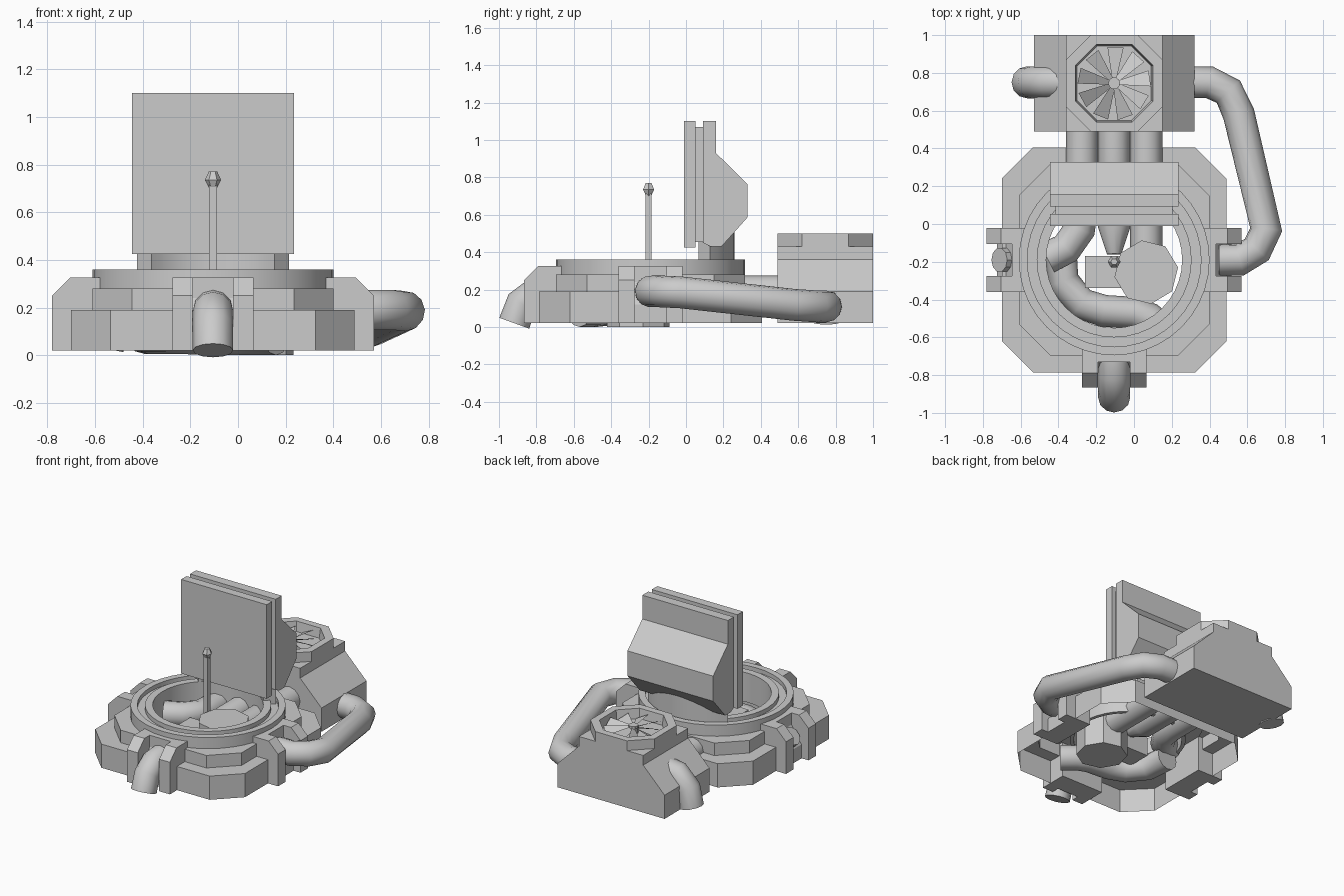
import bpy, bmesh
from math import sin, cos, pi, radians
from mathutils import Matrix, Vector

if "Cube" in bpy.data.objects:
    bpy.data.objects.remove(bpy.data.objects["Cube"])

CX, CY = -0.105, -0.19          # centre of the round base
FX, FY = -0.105, 0.745          # centre of the fan housing


def finish(name, bm, smooth=False):
    bmesh.ops.recalc_face_normals(bm, faces=bm.faces)
    me = bpy.data.meshes.new(name)
    bm.to_mesh(me)
    bm.free()
    ob = bpy.data.objects.new(name, me)
    bpy.context.collection.objects.link(ob)
    if smooth:
        bpy.ops.object.select_all(action='DESELECT')
        ob.select_set(True)
        bpy.context.view_layer.objects.active = ob
        bpy.ops.object.shade_smooth_by_angle(angle=radians(35))
    return ob


def loft(name, rings, caps=True, closed=False, smooth=False):
    """Join successive rings of points into a skin."""
    bm = bmesh.new()
    vs = [[bm.verts.new(p) for p in r] for r in rings]
    n = len(vs[0])
    pairs = list(zip(vs, vs[1:])) + ([(vs[-1], vs[0])] if closed else [])
    for a, b in pairs:
        for i in range(n):
            j = (i + 1) % n
            bm.faces.new((a[i], a[j], b[j], b[i]))
    if caps and not closed:
        bm.faces.new(vs[0])
        bm.faces.new(vs[-1])
    return finish(name, bm, smooth)


def box(name, x0, x1, y0, y1, z0, z1):
    return loft(name, [[(x0, y0, z), (x1, y0, z), (x1, y1, z), (x0, y1, z)] for z in (z0, z1)])


def octagon(cx, cy, h, c, z):
    k = h - c
    return [(cx + x, cy + y, z) for x, y in
            ((h, -k), (h, k), (k, h), (-k, h), (-h, k), (-h, -k), (-k, -h), (k, -h))]


def circle(cx, cy, r, z, n, a=0):
    return [(cx + r * cos(a + 2 * pi * i / n), cy + r * sin(a + 2 * pi * i / n), z) for i in range(n)]


def pipe(name, pts, r, radii=None):
    cu = bpy.data.curves.new(name, 'CURVE')
    cu.dimensions = '3D'
    cu.bevel_depth = r
    cu.bevel_resolution = 4
    cu.use_fill_caps = True
    sp = cu.splines.new('POLY')
    sp.points.add(len(pts) - 1)
    for i, p in enumerate(pts):
        sp.points[i].co = (*p, 1)
        sp.points[i].radius = radii[i] if radii else 1
    ob = bpy.data.objects.new(name, cu)
    bpy.context.collection.objects.link(ob)
    bpy.ops.object.select_all(action='DESELECT')
    ob.select_set(True)
    bpy.context.view_layer.objects.active = ob
    bpy.ops.object.convert(target='MESH')
    bpy.ops.object.shade_smooth_by_angle(angle=radians(50))


# stepped base shell, open underneath
loft("base_shell", [octagon(CX, CY, h, c, z) for h, c, z in
                    ((.595, .165, .02), (.595, .165, .19), (.505, .165, .19),
                     (.505, .165, .28), (.40, .13, .28))], caps=False)

# grooved ring around the opening
loft("base_ring", [circle(CX, CY, r, z, 40) for r, z in
                   ((.505, .275), (.505, .36), (.46, .36), (.46, .33), (.41, .33),
                    (.41, .36), (.36, .36), (.36, .15), (.385, .15), (.385, .275))],
     closed=True, smooth=True)

# ports on the front, left and right
ARM = ((.47, .02), (.675, .02), (.675, .25), (.60, .325), (.47, .325))
MID = ((.47, .02), (.62, .02), (.62, .12), (.54, .24), (.54, .325), (.47, .325))
for side, ang in (("front", -90), ("left", 180), ("right", 0)):
    rot = Matrix.Rotation(radians(ang), 4, 'Z')
    for part, prof, t0, t1 in (("arm_a", ARM, -.17, -.085), ("arm_b", ARM, .085, .17),
                               ("back", MID, -.085, .085)):
        ob = loft(f"{side}_port_{part}", [[(r, t, z) for r, z in prof] for t in (t0, t1)])
        ob.data.transform(Matrix.Translation((CX, CY, 0)) @ rot)

# tilted plug in the empty left port
plug = loft("left_port_plug", [circle(0, 0, .065, z, 10) for z in (-.04, .03)])
plug.data.transform(Matrix.Translation((-.69, CY, .19)) @ Matrix.Rotation(radians(-50), 4, 'Y'))

# outer pipes
pipe("front_pipe", [(CX, -.70, .19), (CX, -.80, .185), (CX, -.88, .125), (CX, -.918, .02)], .085)
pipe("side_pipe", [(.28, .75, .11), (.40, .75, .11), (.50, .70, .11), (.555, .58, .118),
                   (.70, -.03, .185), (.65, -.135, .19), (.56, CY, .19), (.45, CY, .19)], .085)
pipe("left_vent_pipe", [(-.36, .75, .24), (-.46, .75, .23), (-.54, .75, .15), (-.565, .75, .03)], .085)

# pipes from the fan housing into the base
pipe("link_pipe_left", [(-.275, .52, .19), (-.275, .08, .19), (-.29, -.03, .19),
                        (-.36, -.13, .2), (-.46, -.18, .2)], .085)
pipe("link_pipe_centre", [(CX, .52, .19), (CX, -.02, .19), (CX, -.16, .2)], .085, (1, 1, .45))
pipe("link_pipe_right", [(.065, .52, .19), (.065, -.2, .19)], .085)
pipe("lower_pipe", [(-.39, -.12, .09), (-.375, -.3, .09), (-.28, -.42, .09), (-.16, -.46, .088),
                    (0, -.47, .086), (.08, -.50, .085), (.16, -.57, .085)], .085)

# canister and its connector inside the opening
loft("canister", [circle(.065, -.255, .17, z, 8, .15) for z in (0, .325)])
box("canister_connector", -.26, .0, -.34, -.17, .08, .22)

# fan housing with sloped shoulders
HOUSE = ((-.53, .02), (.32, .02), (.32, .19), (.15, .36), (.15, .43), (-.36, .43), (-.36, .36), (-.53, .19))
loft("fan_housing", [[(x, y, z) for x, z in HOUSE] for y in (.49, 1.0)])
loft("fan_collar", [octagon(FX, FY, h, c, z) for h, c, z in
                    ((.255, .13, .42), (.255, .13, .5), (.205, .11, .5), (.195, .105, .42))], closed=True)
loft("fan_hub", [circle(FX, FY, .032, z, 10) for z in (.43, .485)])
for i in range(9):
    bm = bmesh.new()
    bm.faces.new([bm.verts.new(p) for p in
                  ((.025, -.012, .475), (.19, -.045, .48), (.19, .04, .44), (.025, .012, .455))])
    bm.transform(Matrix.Translation((FX, FY, 0)) @ Matrix.Rotation(2 * pi * i / 9 + .15, 4, 'Z'))
    finish(f"fan_blade_{i + 1}", bm)

# screen: front panel, recessed core and tapered back
box("screen_panel", -.445, .235, -.01, .052, .425, 1.1)
box("screen_core", -.415, .205, .05, .095, .455, 1.07)
BACK = ((.092, .45), (.092, 1.1), (.16, 1.1), (.16, .93), (.328, .765), (.328, .585), (.19, .43), (.13, .43))
loft("screen_back", [[(x, y, z) for y, z in BACK] for x in (-.445, .235)])

# curved wall carrying the screen
arc = [radians(45 + 90 * i / 12) for i in range(13)]
loft("screen_support", [[(CX + r * cos(a), CY + r * sin(a), z) for r, z in
                         ((.365, .30), (.45, .30), (.45, .52), (.365, .52))] for a in arc], smooth=True)

# antenna
box("antenna_rod", CX - .016, CX + .016, CY - .026, CY + .006, .2, .72)
loft("antenna_tip", [circle(CX, CY - .01, r, z, 6) for r, z in
                     ((.016, .70), (.034, .735), (.018, .77))])
